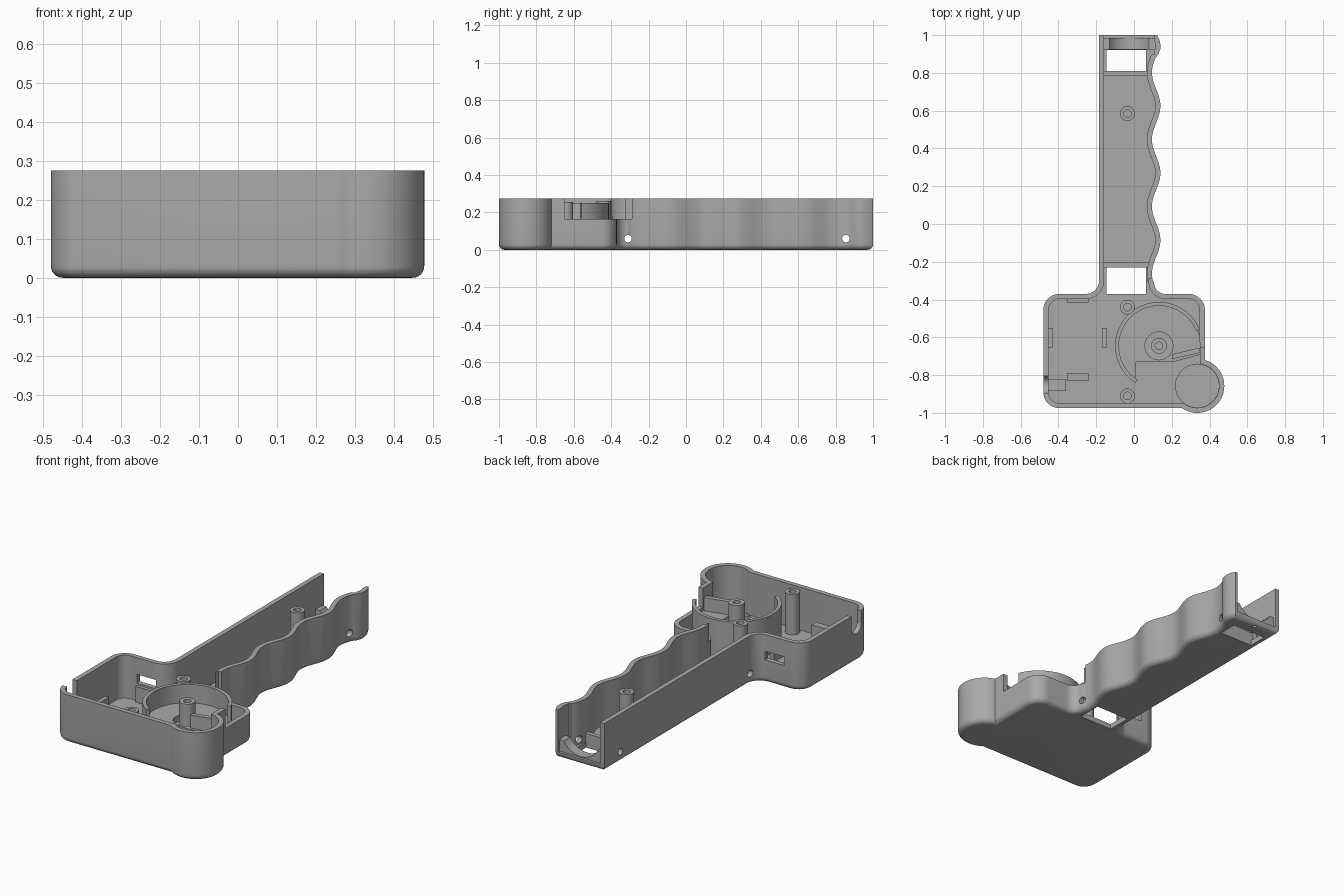
import bpy, bmesh, math
from mathutils import Matrix, Vector

old = bpy.data.objects.get("Cube")
if old:
    bpy.data.objects.remove(old, do_unlink=True)

grey = bpy.data.materials.new("plain grey")
grey.use_nodes = True
grey.diffuse_color = (0.4, 0.4, 0.4, 1)
grey.node_tree.nodes["Principled BSDF"].inputs["Base Color"].default_value = (0.4, 0.4, 0.4, 1)

TOP, FLOOR, WALL, ROUND = 0.275, 0.03, 0.027, 0.03


def finish(name, bm):
    bmesh.ops.recalc_face_normals(bm, faces=bm.faces)
    mesh = bpy.data.meshes.new(name)
    bm.to_mesh(mesh)
    bm.free()
    mesh.materials.append(grey)
    ob = bpy.data.objects.new(name, mesh)
    bpy.context.collection.objects.link(ob)
    return ob


def arc(cx, cy, r, a0, a1, n=12):
    angles = [math.radians(a0 + (a1 - a0) * i / n) for i in range(n + 1)]
    return [(cx + r * math.cos(a), cy + r * math.sin(a)) for a in angles]


def circle(cx, cy, r, n=32):
    return arc(cx, cy, r, 0, 360, n)[:-1]


def inset(points, d):
    """Move a counter-clockwise outline inward by d with mitred corners."""
    out = []
    for i, p in enumerate(points):
        p = Vector(p)
        a = (p - Vector(points[i - 1])).normalized()
        b = (Vector(points[(i + 1) % len(points)]) - p).normalized()
        na, nb = Vector((-a.y, a.x)), Vector((-b.y, b.x))
        out.append(tuple(p + (na + nb) * d / (1 + na.dot(nb))))
    return out


def loft(name, rings):
    """Skin a list of (outline, height) rings and cap both ends."""
    bm = bmesh.new()
    loops = [[bm.verts.new((x, y, z)) for x, y in pts] for pts, z in rings]
    for lo, hi in zip(loops, loops[1:]):
        for i in range(len(lo)):
            j = (i + 1) % len(lo)
            bm.faces.new((lo[i], lo[j], hi[j], hi[i]))
    bm.faces.new(loops[0][::-1])
    bm.faces.new(loops[-1])
    return finish(name, bm)


def box(name, x0, x1, y0, y1, z0, z1):
    return loft(name, [([(x0, y0), (x1, y0), (x1, y1), (x0, y1)], z) for z in (z0, z1)])


def rod(name, axis, centre, r, length):
    bm = bmesh.new()
    turn = Matrix.Rotation(math.pi / 2, 4, "Y" if axis == "X" else "X")
    bmesh.ops.create_cone(bm, cap_ends=True, segments=32, radius1=r, radius2=r,
                          depth=length, matrix=Matrix.Translation(centre) @ turn)
    return finish(name, bm)


def cut(target, cutter):
    cutter.hide_render = True
    mod = target.modifiers.new("cut", "BOOLEAN")
    mod.operation, mod.solver, mod.object = "DIFFERENCE", "EXACT", cutter
    bpy.context.view_layer.objects.active = target
    bpy.ops.object.modifier_apply(modifier=mod.name)
    bpy.data.objects.remove(cutter, do_unlink=True)


def post(name, x, y, r, hole, z0, z1):
    outer, inner = circle(x, y, r), circle(x, y, hole)
    return loft(name, [(outer, z0), (outer, z1), (inner, z1), (inner, z1 - 0.15)])


# Outline: wide body with a round corner pocket, and a grip with finger waves
def wave(y):
    return 0.1175 + 0.0225 * math.cos(2 * math.pi * (y + 0.085) / 0.355)


outline = arc(-0.395, -0.89, 0.085, 180, 270)
outline += arc(0.335, -0.857, 0.143, 235.6, 433.7, 40)
outline += arc(0.29, -0.455, 0.085, 0, 90)
outline += arc(0.166, -0.31, 0.06, 270, 180)
outline += [(wave(-0.295 + 0.0195 * i), -0.295 + 0.0195 * i) for i in range(61)]
outline += [(0.13, 0.9), (0.139, 0.925), (0.14, 0.95), (0.135, 0.975), (0.122, 1.0)]
outline += [(-0.185, 1.0)]
outline += arc(-0.255, -0.30, 0.07, 0, -90)
outline += arc(-0.395, -0.455, 0.085, 90, 180)

# Shell with a rounded underside and an open top
rings = []
for i in range(7):
    t = math.pi / 2 * i / 6
    rings.append((inset(outline, ROUND * (1 - math.sin(t))), ROUND * (1 - math.cos(t))))
inner = inset(outline, WALL)
shell = loft("shell", rings + [(outline, TOP), (inner, TOP), (inner, FLOOR)])

# Openings in the shell
for y0, y1 in ((-0.37, -0.23), (0.81, 0.92)):
    cut(shell, box("floor_window", -0.145, 0.063, y0, y1, -0.1, 0.1))
cut(shell, box("grip_end_opening", -0.158, 0.108, 0.9, 1.1, 0.034, 0.4))
cut(shell, box("low_wall", 0.08, 0.5, -0.65, -0.29, 0.165, 0.4))
for y in (-0.31, 0.855):
    cut(shell, rod("side_hole", "X", (0, y, 0.06), 0.02, 1))
cut(shell, box("cable_notch", -0.52, -0.44, -0.895, -0.805, 0.205, 0.4))
cut(shell, rod("cable_notch_bottom", "X", (-0.48, -0.85, 0.206), 0.0449, 0.08))
cut(shell, box("switch_slot", -0.36, -0.24, -0.42, -0.35, 0.13, 0.18))
cut(shell, loft("pocket_recess", [(circle(0.335, -0.857, 0.115), z) for z in (0.022, 0.1)]))
cut(shell, loft("end_pin_hole", [(circle(-0.03, 0.975, 0.01), z) for z in (-0.1, 0.1)]))
parts = [shell]

# Raised spool platform with a recess round its hub
cx, cy = 0.132, -0.645
deck = arc(cx, cy, 0.222, 10, 236, 48) + [(0.01, -0.73), (0.21, -0.73), (0.355, -0.69)]
platform = loft("spool_platform", [(deck, 0.02), (deck, 0.145)])
cut(platform, loft("hub_recess", [(circle(cx, cy, 0.074), z) for z in (0.11, 0.3)]))
parts.append(platform)

# Curved guide wall and slanted guide bar
band = arc(cx, cy, 0.232, 22, 238, 48) + arc(cx, cy, 0.212, 238, 22, 48)
parts.append(loft("spool_guide_wall", [(band, 0.02), (band, 0.25)]))
bar = [(0.2, -0.715), (0.35, -0.682), (0.345, -0.655), (0.2, -0.69)]
parts.append(loft("slanted_guide_bar", [(bar, 0.02), (bar, 0.22)]))

# Screw posts and spool hub
parts.append(post("spool_hub", cx, cy, 0.042, 0.02, 0.02, 0.255))
for label, y in (("front", -0.91), ("middle", -0.44), ("grip", 0.585)):
    parts.append(post(label + "_screw_post", -0.035, y, 0.039, 0.02, 0.02, 0.26))

# Locating ribs in the body
parts.append(box("left_rib", -0.455, -0.43, -0.655, -0.55, 0.02, 0.09))
parts.append(box("centre_rib", -0.17, -0.145, -0.655, -0.55, 0.02, 0.09))
parts.append(box("back_rib", -0.355, -0.24, -0.415, -0.39, 0.02, 0.12))
parts.append(box("front_rib", -0.355, -0.24, -0.83, -0.79, 0.02, 0.17))
parts.append(box("cable_clamp", -0.46, -0.36, -0.885, -0.82, 0.02, 0.13))

# Cross ribs beside the floor windows
parts.append(box("rear_cross_rib", -0.165, 0.08, 0.785, 0.81, 0.02, 0.08))
parts.append(box("front_cross_rib", -0.165, 0.09, -0.23, -0.205, 0.02, 0.06))

# Saddle at the open grip end
saddle = box("end_saddle", -0.17, 0.12, 0.925, 0.985, 0.025, 0.1)
cut(saddle, rod("saddle_curve", "Y", (-0.025, 0.95, 0.16), 0.122, 0.4))
parts.append(saddle)

# Smooth curves, crisp edges
bpy.ops.object.select_all(action="DESELECT")
for ob in parts:
    ob.select_set(True)
bpy.context.view_layer.objects.active = shell
bpy.ops.object.shade_smooth_by_angle(angle=math.radians(32))
